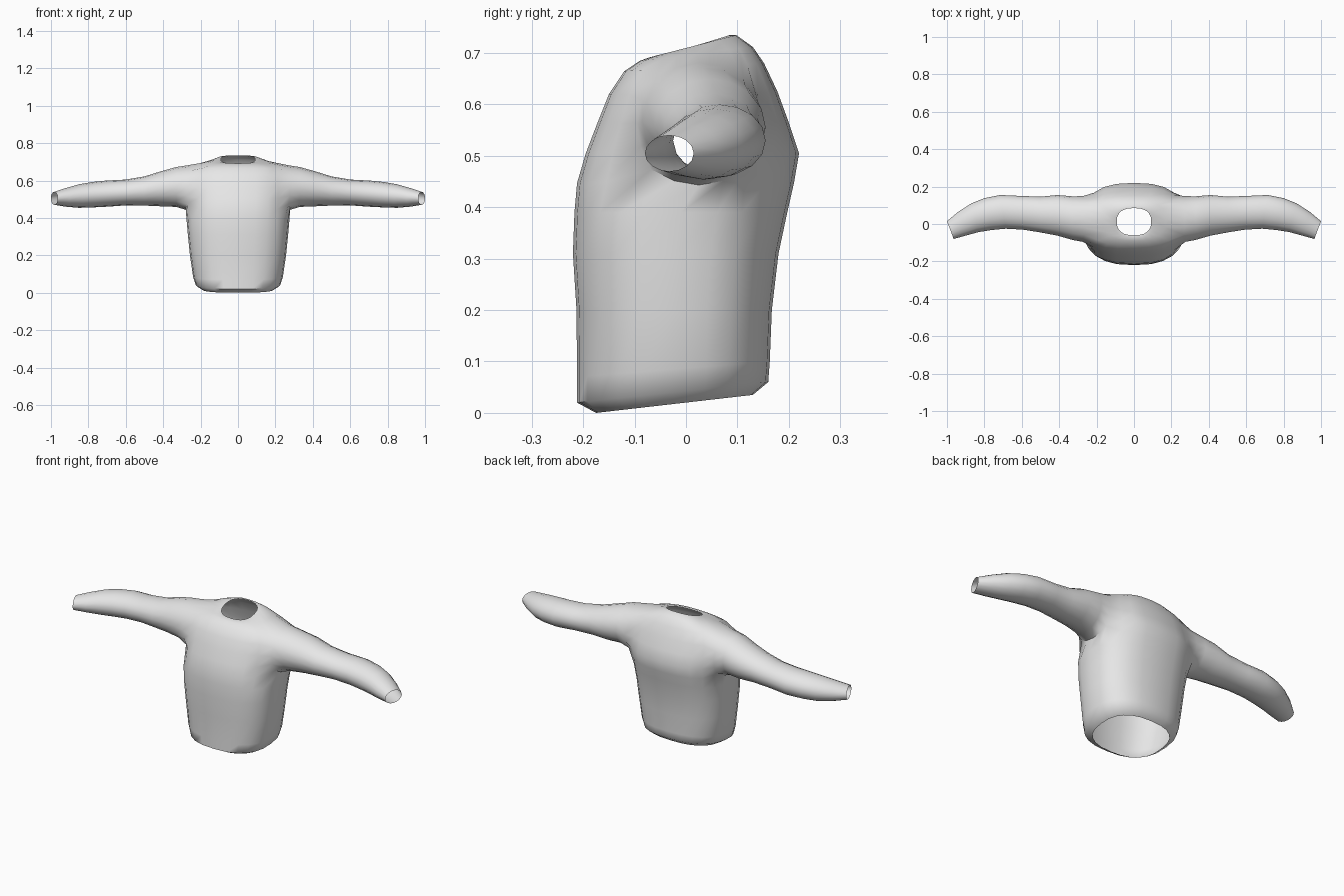
import bpy, bmesh, math

if "Cube" in bpy.data.objects:
    bpy.data.objects.remove(bpy.data.objects["Cube"])

COLS = 24          # columns around the body
HOLE_ROWS = (6, 10)  # body rings between which the armholes open

# Body rings: z at front, z at back, half width, front y, back y
BODY = [
    (0.00, 0.035, 0.190, -0.175, 0.130),   # hem opening
    (0.02, 0.060, 0.225, -0.212, 0.160),
    (0.07, 0.100, 0.240, -0.212, 0.163),
    (0.20, 0.200, 0.257, -0.213, 0.167),
    (0.31, 0.310, 0.268, -0.220, 0.180),
    (0.39, 0.390, 0.275, -0.217, 0.197),
    (0.447, 0.447, 0.280, -0.212, 0.210),
    (0.505, 0.505, 0.280, -0.195, 0.220),
    (0.565, 0.565, 0.280, -0.172, 0.200),
    (0.62, 0.625, 0.275, -0.150, 0.178),
    (0.665, 0.680, 0.250, -0.120, 0.152),
    (0.685, 0.712, 0.170, -0.090, 0.130),
    (0.692, 0.735, 0.115, -0.070, 0.098),
    (0.69, 0.735, 0.092, -0.060, 0.085),   # neck opening
]

# Sleeve rings: x, slant, front y, back y, bottom z, top z
SLEEVE = [
    (0.275, 0.0, -0.095, 0.150, 0.445, 0.682),  # armhole
    (0.33, 0.0, -0.085, 0.148, 0.459, 0.672),
    (0.41, 0.0, -0.062, 0.155, 0.462, 0.650),
    (0.50, 0.0, -0.045, 0.146, 0.466, 0.622),
    (0.60, 0.005, -0.030, 0.150, 0.467, 0.605),
    (0.70, 0.015, -0.025, 0.155, 0.460, 0.600),
    (0.78, 0.020, -0.032, 0.138, 0.456, 0.592),
    (0.85, 0.020, -0.043, 0.110, 0.454, 0.580),
    (0.92, 0.020, -0.062, 0.065, 0.460, 0.560),
    (0.982, 0.018, -0.080, 0.015, 0.470, 0.540),  # cuff opening
]


def spow(v, e):
    return math.copysign(abs(v) ** e, v)


def body_ring(bm, zf, zb, hx, y0, y1):
    ring = []
    for i in range(COLS):
        a = 2 * math.pi * i / COLS
        x = hx * spow(math.cos(a), 0.8)
        y = (y0 + y1) / 2 + (y1 - y0) / 2 * spow(math.sin(a), 0.8)
        t = (y - y0) / (y1 - y0)
        ring.append(bm.verts.new((x, y, zf + (zb - zf) * t)))
    return ring


def sleeve_points(side, x, slant, y0, y1, z0, z1):
    pts = []
    for k in range(16):
        a = math.radians(-135 + 22.5 * k)
        pts.append((side * (x + slant * math.cos(a)),
                    (y0 + y1) / 2 + (y1 - y0) / 2 * math.cos(a),
                    (z0 + z1) / 2 + (z1 - z0) / 2 * math.sin(a)))
    return pts


def bridge(bm, a, b):
    n = len(a)
    for i in range(n):
        j = (i + 1) % n
        bm.faces.new((a[i], a[j], b[j], b[i]))


bm = bmesh.new()

# Body tube with a square gap of faces at each armhole
rings = [body_ring(bm, *r) for r in BODY]
lo, hi = HOLE_ROWS
for r in range(len(rings) - 1):
    for c in range(COLS):
        at_side = c in (22, 23, 0, 1) or c in (10, 11, 12, 13)
        if lo <= r < hi and at_side:
            continue
        d = (c + 1) % COLS
        bm.faces.new((rings[r][c], rings[r][d], rings[r + 1][d], rings[r + 1][c]))

# Sleeves grow out of the armhole borders
border = ([(c, -2) for c in range(-2, 2)] + [(2, r) for r in range(-2, 2)]
          + [(c, 2) for c in range(2, -2, -1)] + [(-2, r) for r in range(2, -2, -1)])
mid = (lo + hi) // 2
for side in (1, -1):
    loop = [rings[mid + r][c % COLS if side > 0 else (12 - c) % COLS] for c, r in border]
    for v, p in zip(loop, sleeve_points(side, *SLEEVE[0])):
        v.co = p
    for spec in SLEEVE[1:]:
        new = [bm.verts.new(p) for p in sleeve_points(side, *spec)]
        bridge(bm, loop, new)
        loop = new

# Drop the unused points inside the armholes and soften the shoulder joins
bmesh.ops.delete(bm, geom=[v for v in bm.verts if not v.link_faces], context='VERTS')
joins = [v for v in bm.verts if 0.19 < abs(v.co.x) < 0.32 and v.co.z > 0.4]
bmesh.ops.smooth_vert(bm, verts=joins, factor=0.3,
                      use_axis_x=True, use_axis_y=True, use_axis_z=True)
bmesh.ops.recalc_face_normals(bm, faces=bm.faces)

mesh = bpy.data.meshes.new("sweater")
bm.to_mesh(mesh)
bm.free()
sweater = bpy.data.objects.new("sweater", mesh)
bpy.context.collection.objects.link(sweater)

# Plain grey cloth
cloth = bpy.data.materials.new("grey cloth")
cloth.diffuse_color = (0.8, 0.8, 0.8, 1)
cloth.use_nodes = True
cloth.node_tree.nodes["Principled BSDF"].inputs["Base Color"].default_value = cloth.diffuse_color
mesh.materials.append(cloth)

bpy.context.view_layer.objects.active = sweater
sweater.select_set(True)
bpy.ops.object.shade_smooth_by_angle(angle=math.radians(60))
